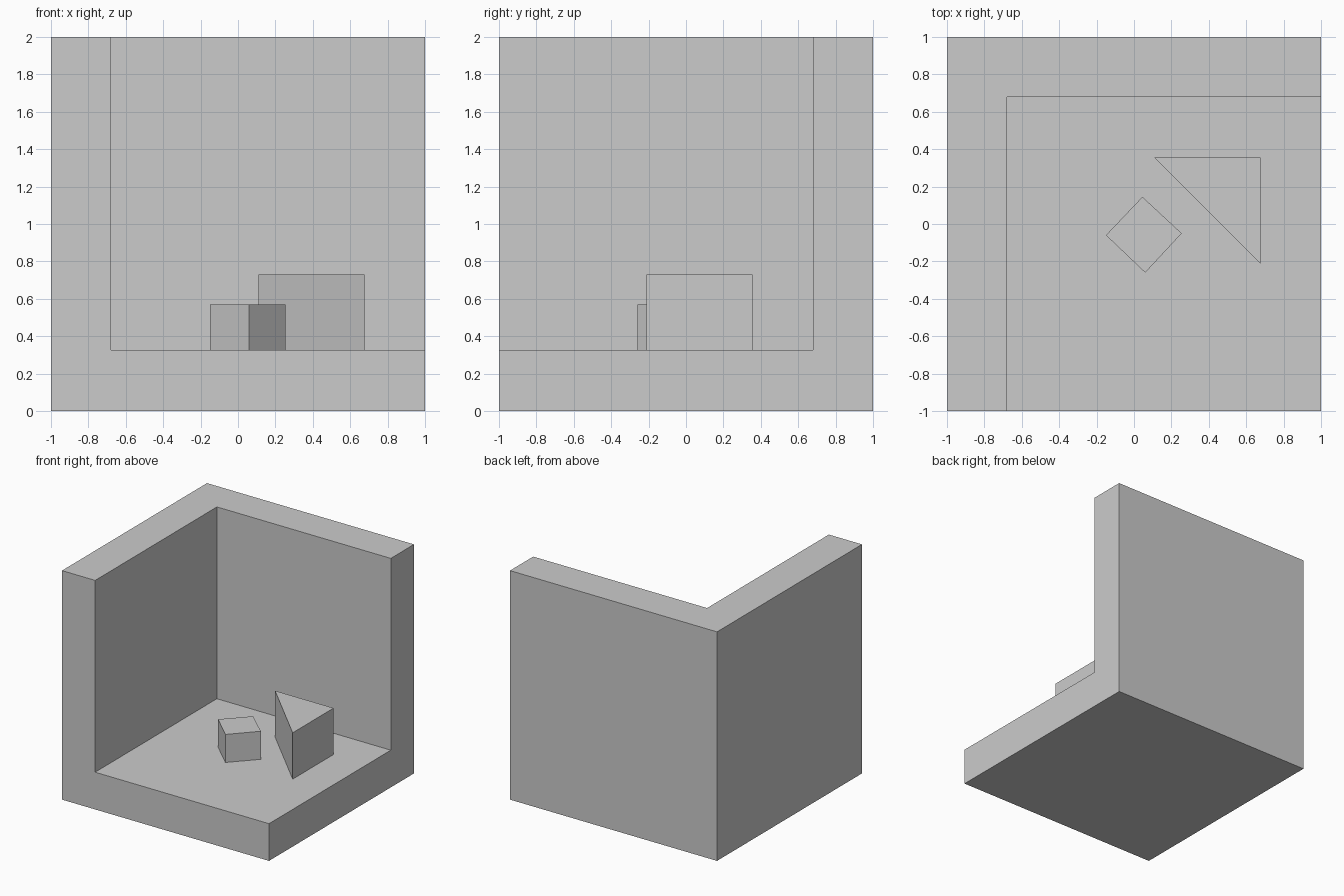
import bpy

if "Cube" in bpy.data.objects:
    bpy.data.objects.remove(bpy.data.objects["Cube"])


def add_mesh(name, verts, faces):
    mesh = bpy.data.meshes.new(name)
    mesh.from_pydata(verts, [], faces)
    mesh.update()
    obj = bpy.data.objects.new(name, mesh)
    bpy.context.collection.objects.link(obj)
    return obj


def prism(name, outline, z0, z1):
    """Extrude a counter-clockwise outline from z0 to z1."""
    n = len(outline)
    verts = [(x, y, z) for z in (z0, z1) for x, y in outline]
    faces = [tuple(reversed(range(n))), tuple(range(n, 2 * n))]
    faces += [(i, (i + 1) % n, n + (i + 1) % n, n + i) for i in range(n)]
    return add_mesh(name, verts, faces)


WALL_X, WALL_Y, FLOOR = -0.68, 0.68, 0.325

# Room corner: a closed block with its front right top corner notched out
outer = [(-1, -1), (1, -1), (1, 1), (-1, 1)]
notch = [(WALL_X, -1), (1, -1), (1, WALL_Y), (WALL_X, WALL_Y)]
verts = [(x, y, 0) for x, y in outer]                         # 0-3 base
verts += [(x, y, FLOOR) for x, y in notch]                    # 4-7 floor
verts += [(x, y, 2) for x, y in (outer[0], outer[2], outer[3],
                                 notch[0], notch[2], notch[3])]  # 8-13 rim
add_mesh("room_corner", verts, [
    (3, 2, 1, 0),              # underside
    (2, 3, 10, 9),             # back
    (3, 0, 8, 10),             # left
    (0, 1, 5, 4, 11, 8),       # front edge
    (1, 2, 9, 12, 6, 5),       # right edge
    (8, 11, 13, 12, 9, 10),    # wall tops
    (4, 5, 6, 7),              # floor
    (11, 4, 7, 13),            # inside of left wall
    (13, 7, 6, 12),            # inside of back wall
])

# Blocks standing on the floor
prism("small_cube", [(-0.15, -0.06), (0.06, -0.26), (0.255, -0.05), (0.045, 0.145)], FLOOR, 0.57)
prism("triangular_block", [(0.675, -0.21), (0.675, 0.355), (0.11, 0.355)], FLOOR, 0.73)
